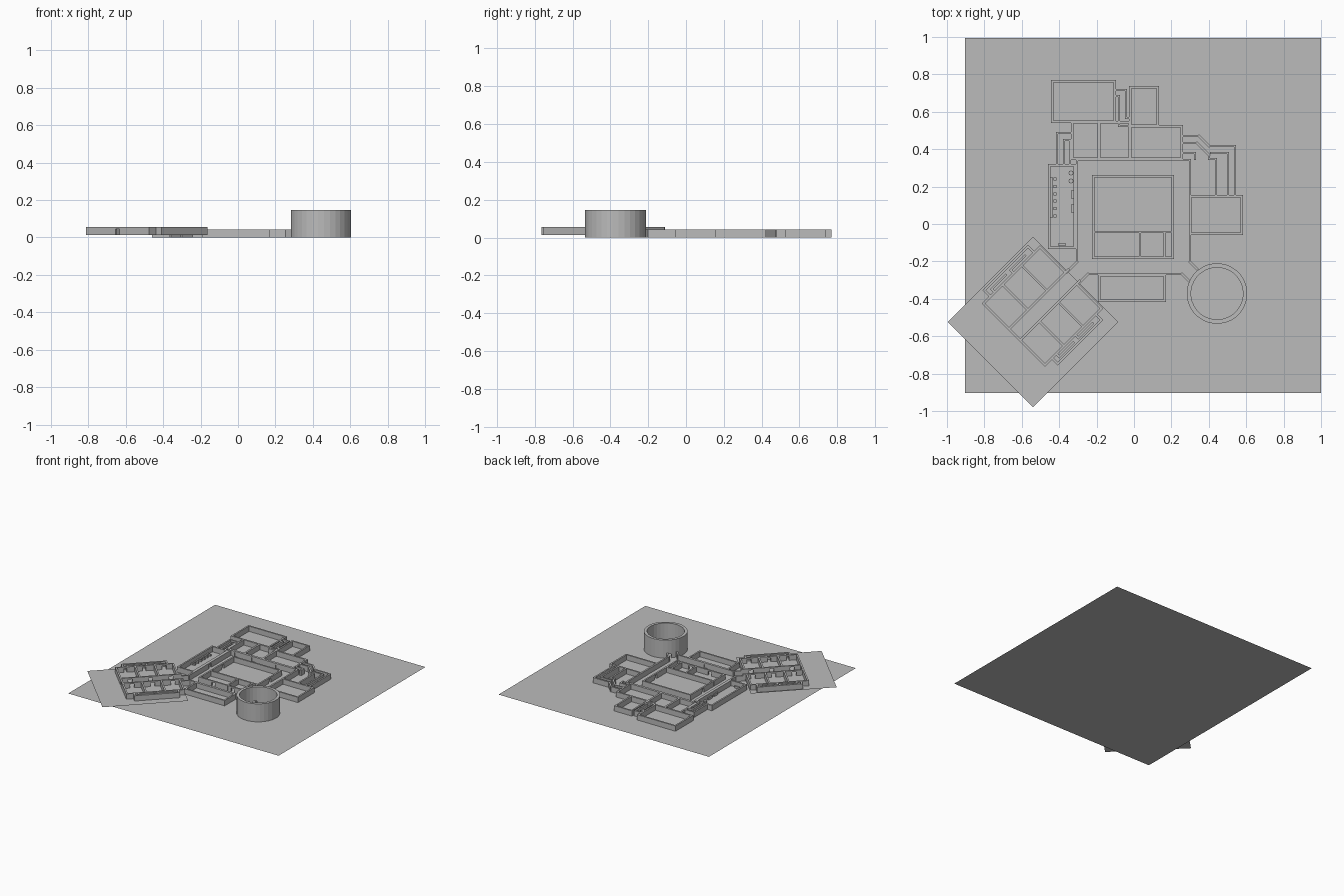
import bpy, bmesh, math
from mathutils import Vector, Matrix

if "Cube" in bpy.data.objects:
    bpy.data.objects.remove(bpy.data.objects["Cube"])

S = 187.0          # plan units per model unit
T = 2.4 / S        # wall thickness
H = 0.043          # wall height
DOOR_W, DOOR_H = 6 / S, 0.031

grey = bpy.data.materials.new("concrete grey")
grey.diffuse_color = (0.5, 0.5, 0.5, 1)
grey.use_nodes = True
grey.node_tree.nodes["Principled BSDF"].inputs["Base Color"].default_value = grey.diffuse_color


def plan(x, y):
    return Vector(((x - 1134) / S, (225 - y) / S))


def turned(u, v):
    c = plan(1033, 323)
    r = math.sqrt(0.5) / S
    return Vector((c.x + (u - v) * r, c.y + (u + v) * r))


def finish(name, bm):
    me = bpy.data.meshes.new(name)
    bm.to_mesh(me)
    bm.free()
    me.materials.append(grey)
    ob = bpy.data.objects.new(name, me)
    bpy.context.collection.objects.link(ob)
    return ob


def box(bm, a, b, z0, z1, t=T):
    d = b - a
    m = (Matrix.Translation(((a.x + b.x) / 2, (a.y + b.y) / 2, (z0 + z1) / 2))
         @ Matrix.Rotation(math.atan2(d.y, d.x), 4, 'Z')
         @ Matrix.Diagonal((d.length, t, z1 - z0, 1)))
    bmesh.ops.create_cube(bm, size=1, matrix=m)


class Building:
    def __init__(self, name, frame, z):
        self.name, self.f, self.z, self.bm = name, frame, z, bmesh.new()

    def wall(self, *pts, doors=()):
        """Wall along a path; doors are fractions along a single segment."""
        for p, q in zip(pts, pts[1:]):
            a, b = self.f(*p), self.f(*q)
            d = (b - a).normalized()
            a, b = a - d * T / 2, b + d * T / 2
            length, s = (b - a).length, a
            for k in doors:
                c = a + d * (length * k)
                e, g = c - d * DOOR_W / 2, c + d * DOOR_W / 2
                box(self.bm, s, e, self.z, self.z + H)
                box(self.bm, e, g, self.z + DOOR_H, self.z + H)
                s = g
            box(self.bm, s, b, self.z, self.z + H)

    def room(self, x0, y0, x1, y1, **doors):
        i = 1.2
        x0, y0, x1, y1 = x0 + i, y0 + i, x1 - i, y1 - i
        self.wall((x0, y0), (x1, y0), doors=doors.get("n", ()))
        self.wall((x0, y1), (x1, y1), doors=doors.get("s", ()))
        self.wall((x0, y0), (x0, y1), doors=doors.get("w", ()))
        self.wall((x1, y0), (x1, y1), doors=doors.get("e", ()))

    def done(self):
        return finish(self.name, self.bm)


# Ground sheets
for name, corners, z in (
        ("ground_sheet", [plan(965, 394), plan(1321, 394), plan(1321, 39), plan(965, 39)], 0),
        ("turned_sheet", [turned(-60.4, -60.4), turned(60.4, -60.4),
                          turned(60.4, 60.4), turned(-60.4, 60.4)], 0.014)):
    bm = bmesh.new()
    bm.faces.new([bm.verts.new((c.x, c.y, z)) for c in corners])
    finish(name, bm)

# Ring corridor around the centre
b = Building("main_corridor", plan, 0)
b.wall((1077, 161), (1190, 161), doors=(.1, .35, .7))
b.wall((1077, 161), (1077, 263), doors=(.5,))
b.wall((1190, 161), (1190, 263), doors=(.55,))
b.wall((1190, 263), (1197, 270))
b.wall((1182, 275), (1189, 282))
b.wall((1088, 275), (1182, 275), doors=(.5,))
b.wall((1077, 263), (1067, 273))
b.wall((1088, 275), (1078, 285))
b.done()

# Central block
b = Building("central_block", plan, 0)
b.room(1092, 176, 1174, 260, w=(.35,), e=(.35,), s=(.3, .7))
b.wall((1093, 233), (1173, 233))
b.wall((1140, 233), (1140, 259))
b.wall((1164.5, 233), (1164.5, 259))
b.done()

# Outer rooms
b = Building("outer_rooms", plan, 0)
b.room(1051, 81, 1116, 124)
b.room(1129, 87, 1159, 128, s=(.4,))
b.room(1071, 122, 1100, 161)
b.room(1098, 122, 1131, 161)
b.room(1129, 126, 1183, 161)
b.room(1048, 165, 1076, 250)
b.room(1098, 275, 1166, 303)
b.room(1189, 196, 1243, 236)
b.done()

# Narrow link passages
b = Building("link_passages", plan, 0)
b.wall((1116, 91), (1126, 91), (1126, 119), (1130, 119))
b.wall((1115, 97), (1119, 97), (1119, 127), (1130, 127))
b.wall((1071, 134), (1057, 134), (1057, 166))
b.wall((1071, 141), (1064, 141), (1064, 166))
b.wall((1070, 141), (1070, 166))
b.wall((1183, 137), (1199, 137), (1209, 147), (1235, 147), (1235, 196))
b.wall((1183, 154), (1195, 154), (1195, 160))
b.wall((1183, 144), (1197, 144), (1209, 156), (1209, 160), (1216, 160), (1216, 196))
b.wall((1211, 154), (1228, 154), (1228, 196))
b.done()

# Raised diagonal wing, rooms on both sides of its corridor
b = Building("turned_wing", turned, 0.014)
b.wall((-22, -39), (-22, 48), doors=(.5,))
third = (1 / 6, .5, 5 / 6)
for inner, outer, edge, s in ((12, 48, 57, 1), (-4, -39, -47, -1)):
    b.wall((-22, inner), (62, inner), doors=third)
    b.wall((-22, outer), (58, outer), doors=third)
    b.wall((58, inner), (58, outer))
    for u in (5, 32):
        b.wall((u, inner), (u, outer))
    b.wall((-12, outer), (-12, edge), (50, edge), (50, outer))
    mid = (outer + edge) / 2
    for u in (-6, 21):
        b.wall((u, outer), (u, mid), (u + 20, mid))
b.done()

# Round tower: hollow ring with a doorway towards the corridor
N = 32
c = plan(1217, 294.5)
bm = bmesh.new()
r0, r1, top = 0.139, 0.162, 0.147
a0 = math.radians(135) - math.pi / N
for k in range(N):
    z0 = DOOR_H if k == 0 else 0
    ring = []
    for z in (z0, top):
        for r, j in ((r0, k), (r1, k), (r1, k + 1), (r0, k + 1)):
            a = a0 + j * 2 * math.pi / N
            ring.append(bm.verts.new((c.x + r * math.cos(a), c.y + r * math.sin(a), z)))
    faces = [(3, 2, 1, 0), (4, 5, 6, 7), (1, 2, 6, 5), (3, 0, 4, 7)]
    if k == 1:
        faces.append((0, 1, 5, 4))
    if k == N - 1:
        faces.append((2, 3, 7, 6))
    for f in faces:
        bm.faces.new([ring[i] for i in f])
finish("round_tower", bm)

# Furniture in the long west room
bm = bmesh.new()
box(bm, plan(1051.5, 178), plan(1051.5, 219), 0, 0.012, 2 / S)
for k in range(6):
    y = 180 + 7.4 * k
    box(bm, plan(1053.5, y), plan(1056.5, y), 0, 0.012, 3 / S)
for y in (191, 205):
    box(bm, plan(1073, y), plan(1073, y + 9), 0, 0.018, 2.5 / S)
box(bm, plan(1058, 245.5), plan(1066, 245.5), 0, 0.015, 2 / S)
for x, y in ((1071, 174), (1071, 182)):
    p = plan(x, y)
    bmesh.ops.create_cone(bm, cap_ends=True, segments=8, radius1=2.5 / S, radius2=2.5 / S,
                          depth=0.015, matrix=Matrix.Translation((p.x, p.y, 0.0075)))
finish("west_room_furniture", bm)
